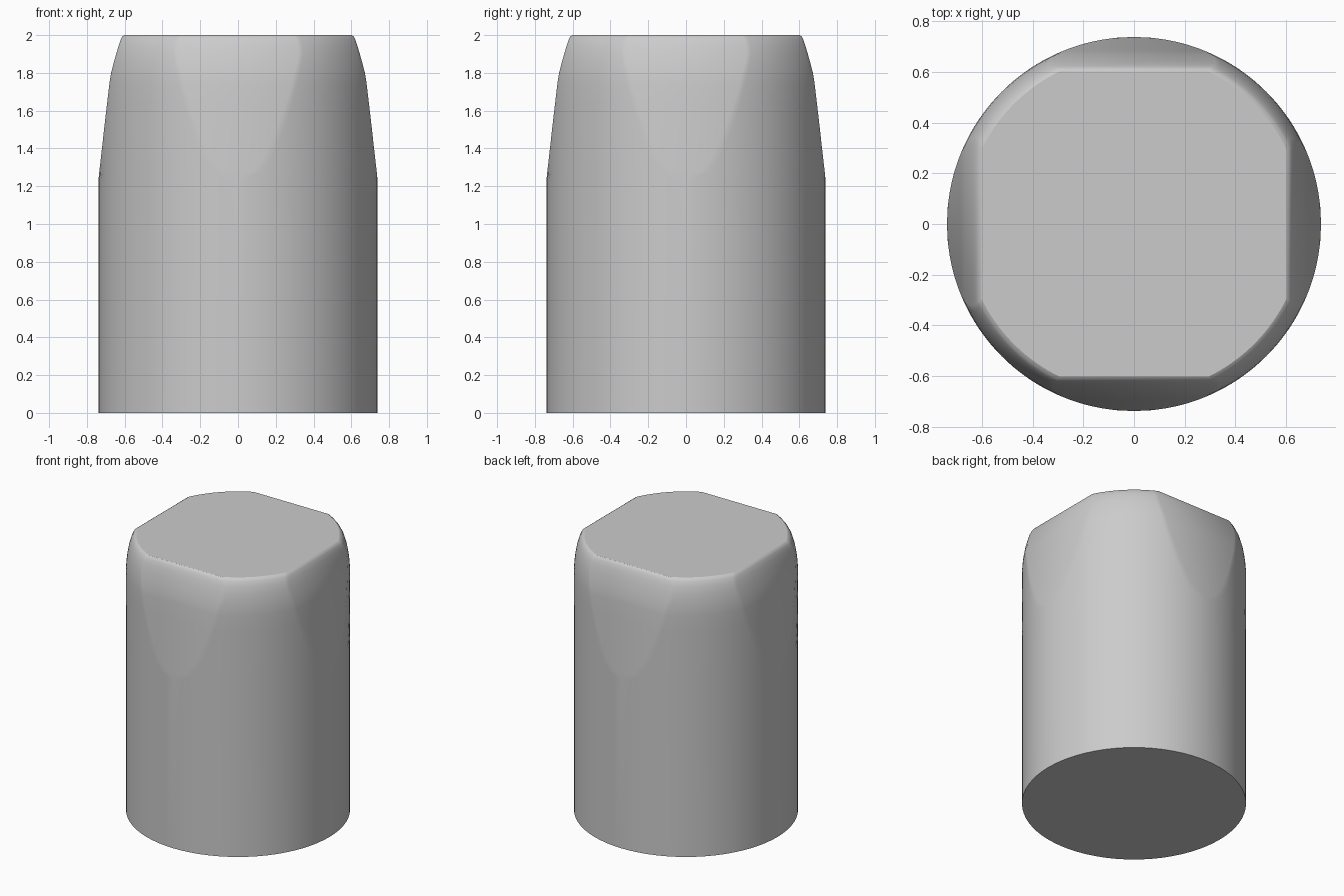
import bpy
import bmesh
from math import acos, cos, sin, pi

cube = bpy.data.objects.get("Cube")
if cube:
    bpy.data.objects.remove(cube, do_unlink=True)

grey = bpy.data.materials.new("plain_grey")
grey.use_nodes = True
colour = (0.6, 0.6, 0.6, 1)
grey.diffuse_color = colour
grey.node_tree.nodes["Principled BSDF"].inputs["Base Color"].default_value = colour

RADIUS = 0.738
ARC_STEPS = 18

# Height, round radius, distance of the four flats from the axis
profile = [
    (0, RADIUS, RADIUS),
    (1.24, RADIUS, RADIUS),
    (1.28, RADIUS, 0.734),
    (1.34, RADIUS, 0.727),
    (1.42, RADIUS, 0.718),
    (1.52, RADIUS, 0.707),
    (1.64, RADIUS, 0.693),
    (1.75, RADIUS, 0.68),
    (1.8, 0.735, 0.672),
    (1.85, 0.729, 0.659),
    (1.9, 0.72, 0.645),
    (1.95, 0.706, 0.63),
    (1.98, 0.692, 0.62),
    (1.993, 0.682, 0.612),
    (2, 0.67, 0.602),
]


def ring_points(z, radius, flat):
    """Four corner arcs joined by straight chords on the flats."""
    half = acos(min(1, flat / radius))
    for quarter in range(4):
        start = quarter * pi / 2 + half
        sweep = pi / 2 - 2 * half
        for i in range(ARC_STEPS + 1):
            a = start + sweep * i / ARC_STEPS
            yield radius * cos(a), radius * sin(a), z


# Body: stacked rings, with each flat's border following an edge loop
bm = bmesh.new()
rings = [[bm.verts.new(p) for p in ring_points(*row)] for row in profile]
for low, high in zip(rings, rings[1:]):
    for i in range(len(low)):
        j = (i + 1) % len(low)
        bm.faces.new((low[i], low[j], high[j], high[i]))
bm.faces.new(rings[0][::-1])
bm.faces.new(rings[-1])
bmesh.ops.remove_doubles(bm, verts=bm.verts, dist=0.0005)
bmesh.ops.recalc_face_normals(bm, faces=bm.faces)

mesh = bpy.data.meshes.new("flatted_cylinder")
bm.to_mesh(mesh)
bm.free()
mesh.materials.append(grey)
body = bpy.data.objects.new("flatted_cylinder", mesh)
bpy.context.collection.objects.link(body)

# Smooth sides, crisp base and top
bpy.ops.object.select_all(action="DESELECT")
body.select_set(True)
bpy.context.view_layer.objects.active = body
bpy.ops.object.shade_smooth_by_angle(angle=pi / 6)
